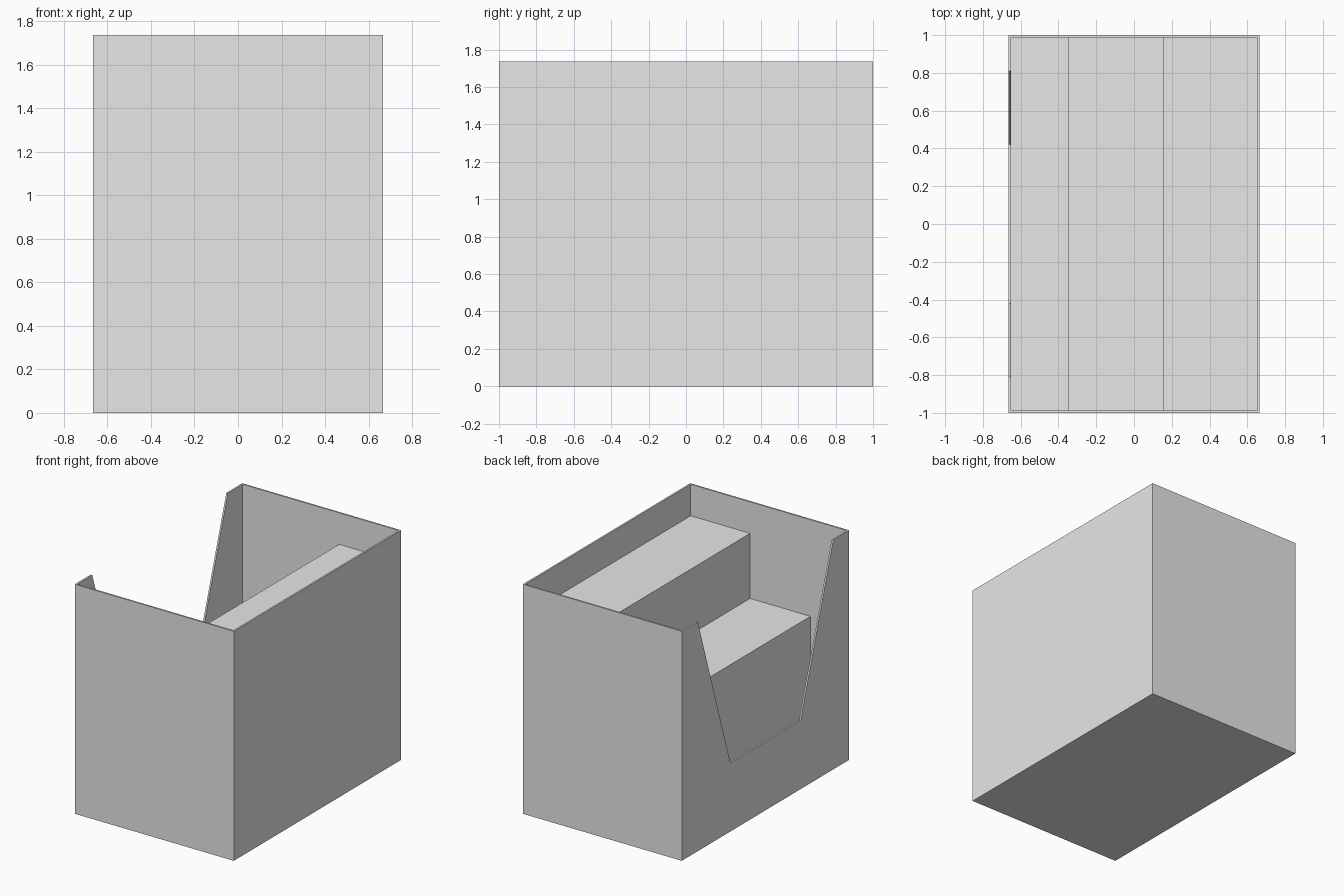
import bpy
import bmesh

W, D, H, T = 0.665, 1.0, 1.735, 0.013   # half width, half depth, height, wall thickness

cube = bpy.data.objects.get("Cube")
if cube:
    bpy.data.objects.remove(cube, do_unlink=True)

grey = bpy.data.materials.new("light_grey")
grey.use_nodes = True
grey.diffuse_color = (0.8, 0.8, 0.8, 1)
grey.node_tree.nodes["Principled BSDF"].inputs["Base Color"].default_value = (0.8, 0.8, 0.8, 1)


def extrude(name, outline, offset):
    """Make a solid by extruding a closed outline along an offset."""
    bm = bmesh.new()
    face = bm.faces.new([bm.verts.new(p) for p in outline])
    result = bmesh.ops.extrude_face_region(bm, geom=[face], use_keep_orig=True)
    moved = [v for v in result["geom"] if isinstance(v, bmesh.types.BMVert)]
    bmesh.ops.translate(bm, verts=moved, vec=offset)
    bmesh.ops.recalc_face_normals(bm, faces=bm.faces)
    mesh = bpy.data.meshes.new(name)
    bm.to_mesh(mesh)
    bm.free()
    mesh.materials.append(grey)
    obj = bpy.data.objects.new(name, mesh)
    bpy.context.collection.objects.link(obj)
    return obj


# Outer shell: open tray with the notched side wall
shell = extrude("box_shell", [(-W, -D, 0), (W, -D, 0), (W, D, 0), (-W, D, 0)], (0, 0, H))
cavity = extrude("cavity_cutter",
                 [(-W + T, -D + T, T), (W - T, -D + T, T), (W - T, D - T, T), (-W + T, D - T, T)],
                 (0, 0, H))

# Tapered opening cut through the side wall
half = [(0.42, 0.52), (0.81, H), (0.81, H + 0.1)]
profile = half + [(-y, z) for y, z in reversed(half)]
notch = extrude("notch_cutter", [(-W - 0.1, y, z) for y, z in profile], (0.1 + T * 2, 0, 0))

for cutter in (cavity, notch):
    cutter.hide_render = True
    cutter.hide_viewport = True
    mod = shell.modifiers.new(cutter.name, "BOOLEAN")
    mod.operation = "DIFFERENCE"
    mod.solver = "EXACT"
    mod.object = cutter

# Two-level stair inside, rising away from the opening
right, mid, left = W - T, 0.155, -0.35
stair = [(left, T), (right, T), (right, 1.497), (mid, 1.497), (mid, 1.005), (left, 1.005)]
extrude("stair", [(x, -D + T, z) for x, z in stair], (0, 2 * (D - T), 0))
